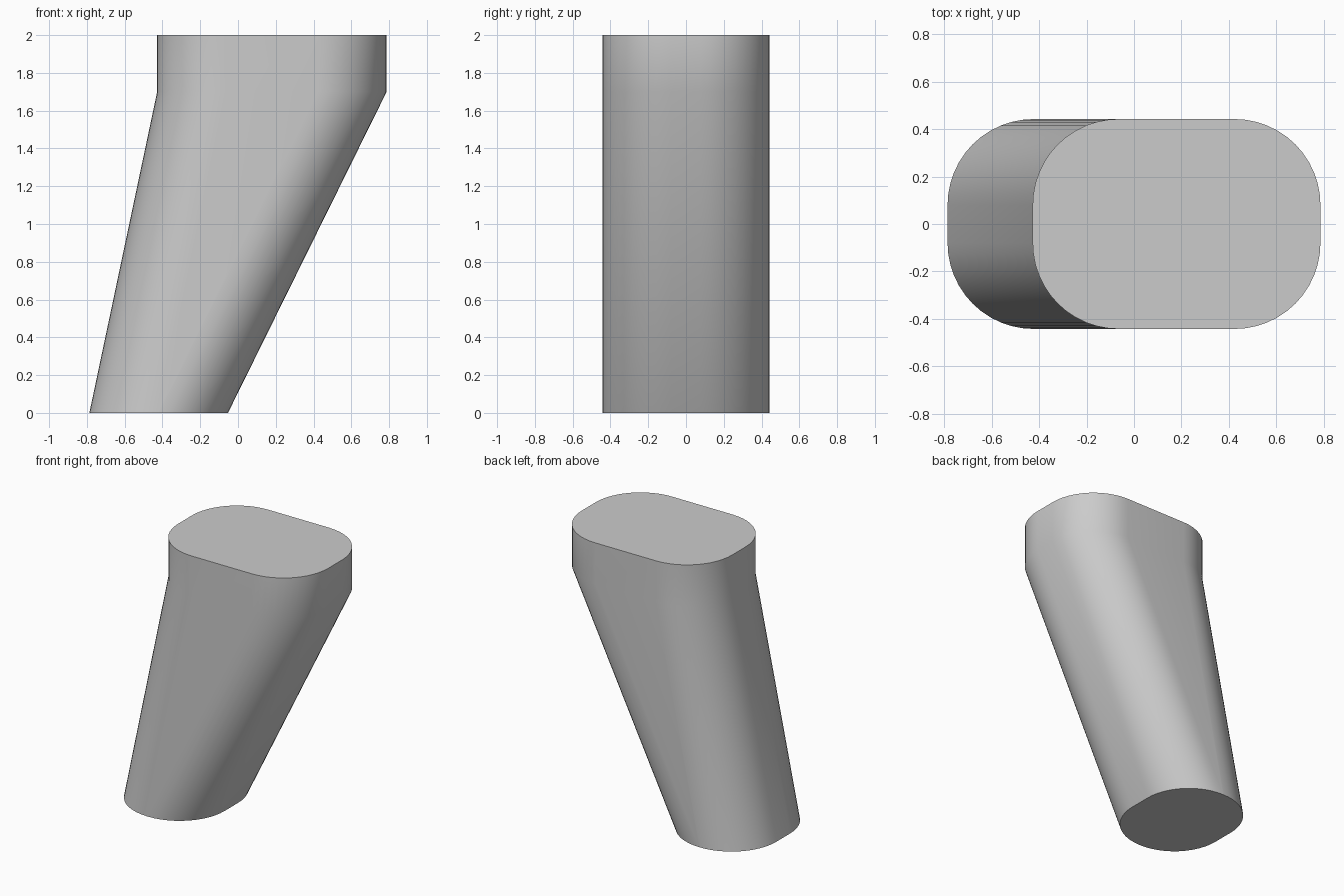
import bpy, bmesh, math

cube = bpy.data.objects.get("Cube")
if cube:
    bpy.data.objects.remove(cube, do_unlink=True)

HALF_Y = 0.443   # half depth of the leg
RADIUS = 0.363   # corner radius
STEPS = 12       # segments per corner


def rounded_section(bm, x_min, x_max, z):
    """Ring of vertices around a rounded rectangle."""
    mid, half_x = (x_min + x_max) / 2, (x_max - x_min) / 2
    ring = []
    for corner, (sx, sy) in enumerate([(1, 1), (-1, 1), (-1, -1), (1, -1)]):
        for i in range(STEPS + 1):
            a = math.pi / 2 * (corner + i / STEPS)
            x = mid + sx * (half_x - RADIUS) + RADIUS * math.cos(a)
            y = sy * (HALF_Y - RADIUS) + RADIUS * math.sin(a)
            ring.append(bm.verts.new((x, y, z)))
    return ring


# Slanted leg lofted through three sections, with a short upright top
bm = bmesh.new()
rings = [rounded_section(bm, *s) for s in
         [(-0.787, -0.053, 0), (-0.428, 0.787, 1.7), (-0.428, 0.787, 2)]]
for low, high in zip(rings, rings[1:]):
    n = len(low)
    for i in range(n):
        j = (i + 1) % n
        bm.faces.new((low[i], low[j], high[j], high[i]))
bm.faces.new(rings[0][::-1])
bm.faces.new(rings[-1])
bmesh.ops.recalc_face_normals(bm, faces=bm.faces)
mesh = bpy.data.meshes.new("slanted_leg")
bm.to_mesh(mesh)
bm.free()

leg = bpy.data.objects.new("slanted_leg", mesh)
bpy.context.collection.objects.link(leg)

# Plain grey material
grey = bpy.data.materials.new("light_grey")
grey.use_nodes = True
colour = (0.6, 0.6, 0.6, 1)
grey.diffuse_color = colour
grey.node_tree.nodes["Principled BSDF"].inputs["Base Color"].default_value = colour
mesh.materials.append(grey)

# Smooth sides, sharp rims
bpy.ops.object.select_all(action="DESELECT")
leg.select_set(True)
bpy.context.view_layer.objects.active = leg
bpy.ops.object.shade_smooth_by_angle(angle=math.radians(40))
